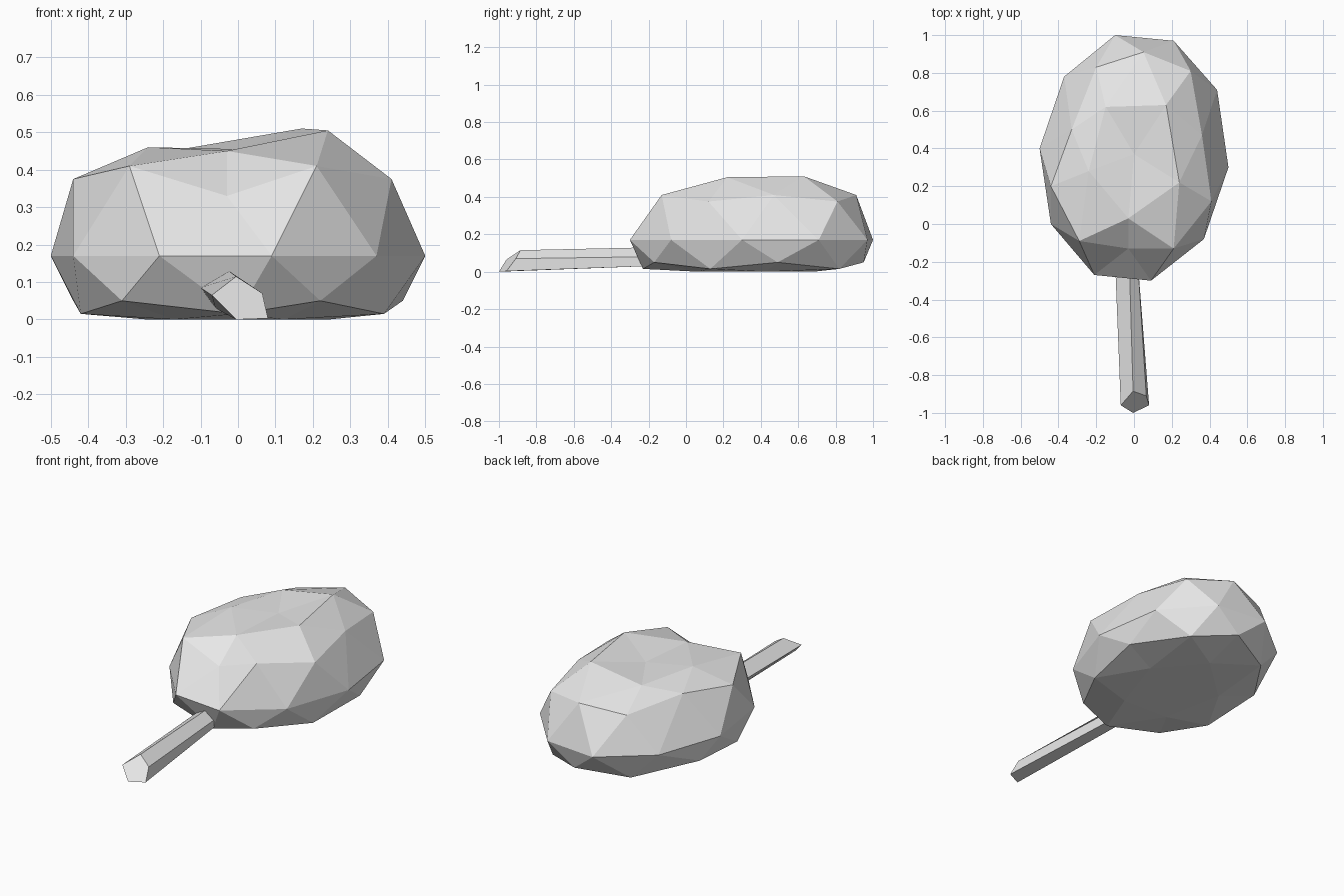
import bpy
import bmesh
import math

default_cube = bpy.data.objects.get("Cube")
if default_cube:
    bpy.data.objects.remove(default_cube, do_unlink=True)

# One plain grey for everything
grey = bpy.data.materials.new("light grey")
grey.use_nodes = True
colour = (0.8, 0.8, 0.8, 1)
grey.diffuse_color = colour
grey.node_tree.nodes["Principled BSDF"].inputs["Base Color"].default_value = colour


def finish(name, bm):
    """Turn a bmesh into a flat shaded object."""
    bmesh.ops.recalc_face_normals(bm, faces=bm.faces[:])
    mesh = bpy.data.meshes.new(name)
    bm.to_mesh(mesh)
    bm.free()
    mesh.materials.append(grey)
    obj = bpy.data.objects.new(name, mesh)
    bpy.context.collection.objects.link(obj)
    return obj


def angle_key(vert):
    """Angle round the vertical axis, counted from just before the front."""
    angle = math.degrees(math.atan2(vert.co.y, vert.co.x))
    return (angle + 100) % 360


def at_height(outline, z):
    return [(x, y, z) for x, y in outline]


# Rings of the foliage, from the crown down to the flattened underside
crown = [(-.03, .03, .45), (.24, .22, .505), (.17, .63, .51),
         (-.15, .62, .455), (-.24, .28, .46)]
shoulder = at_height([(.21, -.13), (.36, .47), (.05, .91),
                      (-.33, .5), (-.29, -.09)], .41)
upper_side = [(-.03, -.13, .33), (.41, .12, .375), (.3, .81, .375),
              (-.2, .83, .375), (-.44, .2, .375)]
widest = at_height([(-.21, -.27), (.09, -.3), (.37, -.08), (.5, .3),
                    (.44, .71), (.21, .97), (-.1, 1), (-.37, .78),
                    (-.5, .4), (-.44, 0)], .17)
lower_side = at_height([(.22, -.17), (.44, .49), (.05, .95),
                        (-.44, .5), (-.31, -.15)], .05)
base_edge = at_height([(0, -.23), (.39, .13), (.28, .82),
                       (-.22, .82), (-.42, .13)], .015)
underside = [(x * .55, .35 + (y - .35) * .55, 0) for x, y, z in lower_side]
rings = [[(0, .37, .455)], crown, shoulder, upper_side, widest,
         lower_side, base_edge, underside, [(0, .35, 0)]]

# Foliage: a faceted ball whose rings are pulled into the lumpy shape
bm = bmesh.new()
bmesh.ops.create_icosphere(bm, subdivisions=2, radius=1)
levels = {}
for vert in bm.verts:
    levels.setdefault(round(vert.co.z, 2) + 0.0, []).append(vert)
for height, ring in zip(sorted(levels, reverse=True), rings):
    for vert, place in zip(sorted(levels[height], key=angle_key), ring):
        vert.co = place
finish("foliage", bm)

# Trunk: a five sided log with a slanted cut, its far end inside the foliage
cut_end = [(-.005, -1, 0), (.08, -.96, .003), (.065, -.91, .07),
           (-.005, -.885, .115), (-.07, -.96, .065)]
far_end = [(-.06, -.2, .03), (.01, -.2, .03), (.02, -.2, .08),
           (-.025, -.2, .13), (-.1, -.2, .085)]
bm = bmesh.new()
near = [bm.verts.new(p) for p in cut_end]
far = [bm.verts.new(p) for p in far_end]
bm.faces.new(near)
bm.faces.new(far[::-1])
for i in range(len(near)):
    bm.faces.new((near[i - 1], near[i], far[i], far[i - 1]))
finish("trunk", bm)
